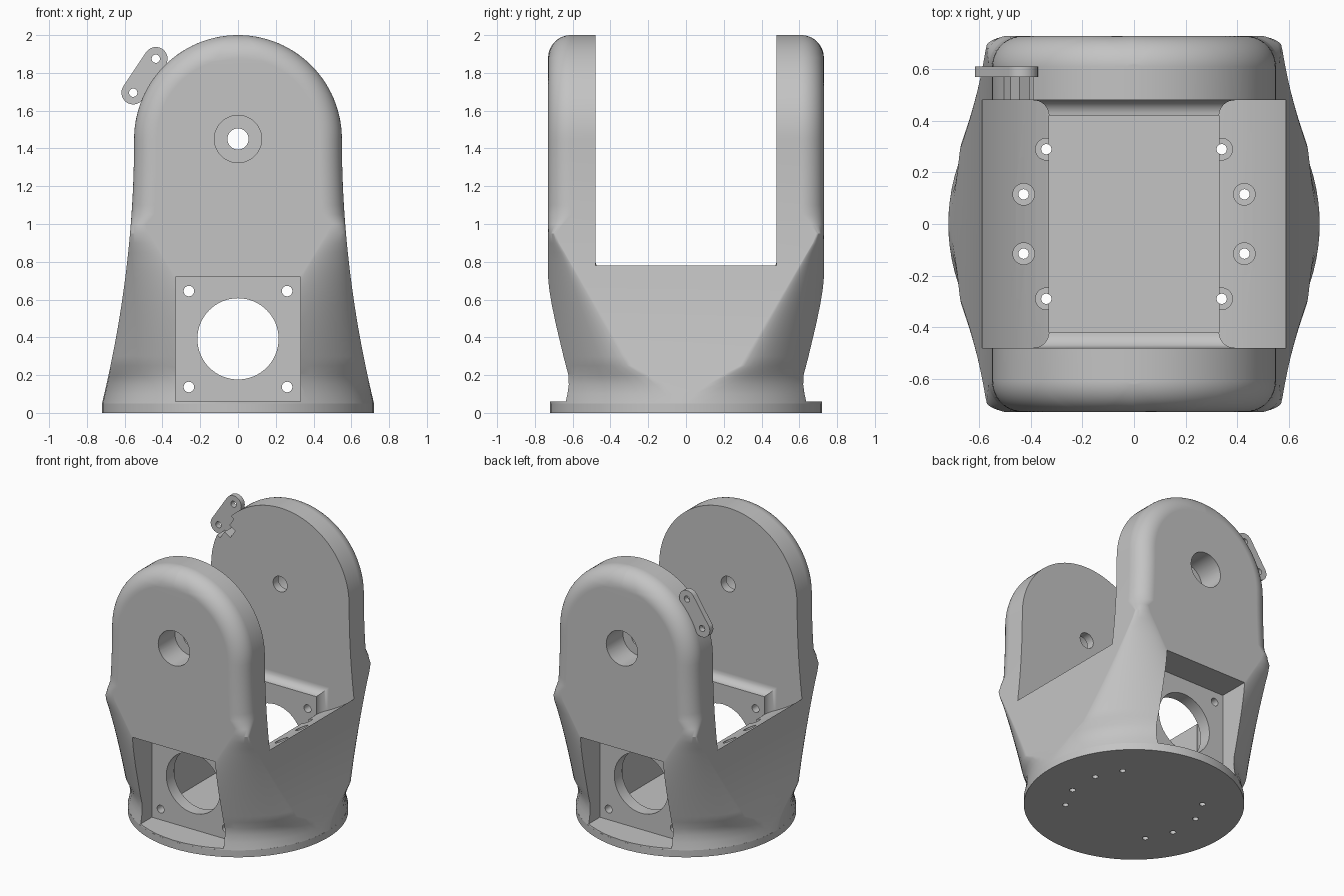
import bpy, bmesh
from math import sin, cos, pi, sqrt, acos, atan2
from mathutils import Matrix

cube = bpy.data.objects.get("Cube")
if cube:
    bpy.data.objects.remove(cube, do_unlink=True)

grey = bpy.data.materials.new("satin grey")
grey.use_nodes = True
COLOUR = (0.55, 0.55, 0.55, 1)
grey.diffuse_color = COLOUR
grey.node_tree.nodes["Principled BSDF"].inputs["Base Color"].default_value = COLOUR


def make(name, bm):
    bmesh.ops.recalc_face_normals(bm, faces=bm.faces)
    mesh = bpy.data.meshes.new(name)
    bm.to_mesh(mesh)
    bm.free()
    mesh.materials.append(grey)
    ob = bpy.data.objects.new(name, mesh)
    bpy.context.collection.objects.link(ob)
    return ob


def loft(name, rings):
    bm = bmesh.new()
    loops = [[bm.verts.new(p) for p in ring] for ring in rings]
    for a, b in zip(loops, loops[1:]):
        for i in range(len(a)):
            j = (i + 1) % len(a)
            bm.faces.new((a[i], a[j], b[j], b[i]))
    bm.faces.new(loops[0])
    bm.faces.new(loops[-1])
    return make(name, bm)


def box(name, x0, x1, y0, y1, z0, z1):
    rings = [[(x0, y0, z), (x1, y0, z), (x1, y1, z), (x0, y1, z)] for z in (z0, z1)]
    return loft(name, rings)


def rod(name, axis, a, b, start, end, r, sides=48):
    # axis "z": centre (a, b) is x, y; axis "y": centre is x, z
    rings = []
    for d in (start, end):
        pts = [(a + r * cos(2 * pi * i / sides), b + r * sin(2 * pi * i / sides)) for i in range(sides)]
        rings.append([(u, v, d) if axis == "z" else (u, d, v) for u, v in pts])
    return loft(name, rings)


def combine(target, tool, operation="DIFFERENCE"):
    tool.hide_render = True
    mod = target.modifiers.new("bool", "BOOLEAN")
    mod.operation, mod.solver, mod.object = operation, "EXACT", tool
    bpy.context.view_layer.objects.active = target
    bpy.ops.object.modifier_apply(modifier=mod.name)
    bpy.data.objects.remove(tool, do_unlink=True)


def finish(ob):
    bpy.ops.object.select_all(action="DESELECT")
    ob.select_set(True)
    bpy.context.view_layer.objects.active = ob
    bpy.ops.object.shade_smooth_by_angle(angle=0.45)
    ob.modifiers.new("normals", "WEIGHTED_NORMAL").keep_sharp = True


def clamp(t):
    return max(0, min(1, t))


# Yoke body: a round foot blending to a rounded block with a domed top
FILLET, HALF, AXIS_Z, STEPS = 0.12, 0.55, 1.45, 14


def quarter(z):
    pts = []
    if z <= AXIS_Z:
        rise = clamp((z - 0.05) / 0.2)
        corner = 0.04 + (FILLET - 0.04) * clamp((z - 0.95) / 0.1)
        power = 1 + 0.32 * rise * clamp((1 - z) / 0.15)
        hx = HALF + 0.17 * (1 - (z - 0.05) / 1.4) ** 2
        hy = 0.72 + 0.01 * rise
        flat_y = min((0.14 + 0.59 * z) * rise, hy - corner)
        flat_x = min(max(0, 0.61 * (z - 0.18)), hx - corner)
        for i in range(STEPS + 1):
            t = pi / 2 * i / STEPS
            c, s = max(0, cos(t)) ** power, sin(t) ** power
            pts.append((flat_x + (hx - flat_x) * c, flat_y + (hy - flat_y) * s))
    else:
        dz = z - AXIS_Z
        limit = acos(max(0, 1 - (HALF - dz) / FILLET))
        for i in range(STEPS + 1):
            t = limit * i / STEPS
            x = sqrt(max(0, (HALF - FILLET * (1 - cos(t))) ** 2 - dz * dz))
            pts.append((max(x, 0.0005), 0.73 - FILLET + FILLET * sin(t)))
    return pts


def section(z):
    q = quarter(z)
    pts = q + [(-x, y) for x, y in reversed(q)]
    pts += [(-x, -y) for x, y in pts]
    return [(x, y, z) for x, y in pts]


heights = [0.05 + 0.05 * i for i in range(29)]
heights += [AXIS_Z + HALF * sin(pi / 2 * i / 28) for i in range(1, 28)] + [1.9998]
body = loft("yoke_body", [section(z) for z in heights])

# Cylindrical swing clearance between the arms
combine(body, rod("clearance", "y", 0, AXIS_Z, -0.48, 0.48, 0.893, 128))

# Motor pads on the inner walls, flaring into the arms, then the bay
for s in (-1, 1):
    rings = []
    for i in range(9):
        t = pi / 2 * i / 8
        flare, y = 0.06 * (1 - cos(t)), 0.42 + 0.06 * sin(t)
        rings.append([(x, s * y, z) for x, z in ((-0.33 - flare, 0.4), (0.33 + flare, 0.4),
                                                 (0.33 + flare, 0.75 + flare), (-0.33 - flare, 0.75 + flare))])
    rings.append([(x, s * 0.5, z) for x, y, z in rings[-1]])
    combine(body, loft("pad", rings), "UNION")
combine(body, box("bay", -0.33, 0.33, -0.42, 0.42, 0.1, 0.9))

# Front and back: square pocket, round window, screw holes and pivot bore
for s in (-1, 1):
    combine(body, box("pocket", -0.33, 0.33, *sorted((s * 0.51, s)), 0.06, 0.72))
    combine(body, rod("window", "y", 0, 0.392, s * 0.38, s * 0.6, 0.215, 64))
    combine(body, rod("bore", "y", 0, AXIS_Z, s * 0.54, s, 0.125))
    combine(body, rod("pivot", "y", 0, AXIS_Z, s * 0.4, s * 0.6, 0.056, 32))
    for x in (-0.26, 0.26):
        for z in (0.137, 0.645):
            combine(body, rod("screw", "y", x, z, s * 0.38, s * 0.6, 0.028, 24))

# Foot disc, drilled together with the body for the fixing bolts
foot = rod("foot_disc", "z", 0, 0, 0, 0.05, 0.72, 96)
for sx in (-1, 1):
    for x, y in ((0.34, 0.29), (0.428, 0.115)):
        for sy in (-1, 1):
            combine(body, rod("head", "z", sx * x, sy * y, 0.16, 0.9, 0.042, 32))
            for ob in (body, foot):
                combine(ob, rod("bolt", "z", sx * x, sy * y, -0.1, 0.4, 0.02, 20))

# Small lug on the back arm: a drilled capsule plate over a stepped notch
A, B, R = (-0.555, 1.695), (-0.435, 1.875), 0.062
angle = atan2(B[1] - A[1], B[0] - A[0])
place = Matrix.Translation(((A[0] + B[0]) / 2, 0, (A[1] + B[1]) / 2)) @ Matrix.Rotation(-angle, 4, "Y")
for half, depth in ((0.1, 0.085), (0.035, 0.14)):
    notch = box("notch", -half, half, 0.4, 0.57, -depth, 0.2)
    notch.data.transform(place)
    combine(body, notch)
outline = []
for (cx, cz), start in ((B, angle - pi / 2), (A, angle + pi / 2)):
    for i in range(17):
        t = start + pi * i / 16
        outline.append((cx + R * cos(t), cz + R * sin(t)))
lug = loft("lug_plate", [[(x, y, z) for x, z in outline] for y in (0.57, 0.61)])
for x, z in (A, B):
    combine(lug, rod("lug_hole", "y", x, z, 0.5, 0.7, 0.022, 24))

for ob in (body, foot, lug):
    finish(ob)
